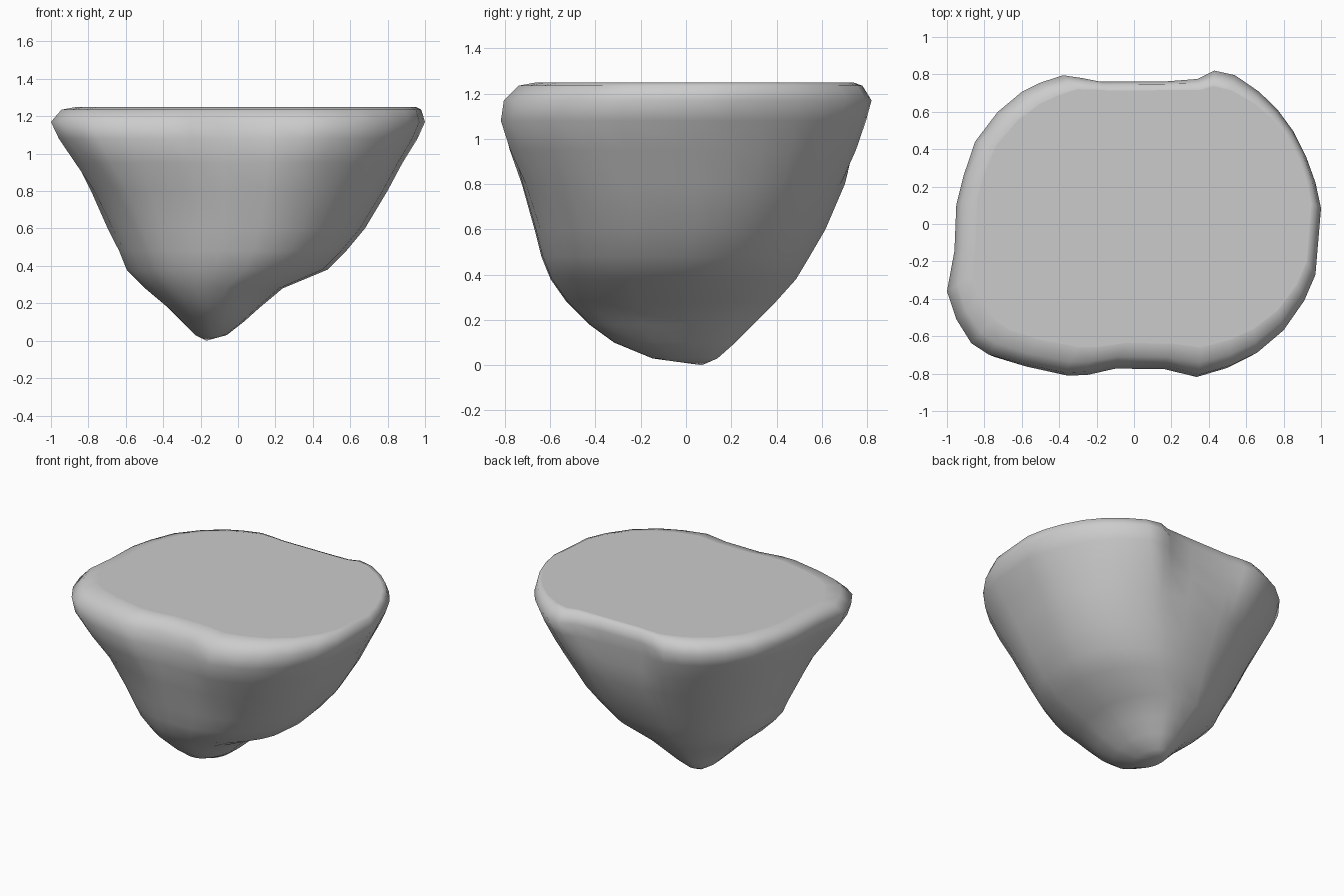
import bpy
import bmesh
import math
from mathutils import Vector

cube = bpy.data.objects.get("Cube")
if cube:
    bpy.data.objects.remove(cube, do_unlink=True)

stone = bpy.data.materials.new("stone grey")
stone.use_nodes = True
stone.diffuse_color = (0.6, 0.6, 0.6, 1)
stone.node_tree.nodes["Principled BSDF"].inputs["Base Color"].default_value = stone.diffuse_color

# Rim outline, counter-clockwise from the left side
RIM = [(1, .08), (.97, .22), (.92, .36), (.85, .5), (.77, .61), (.67, .71),
       (.54, .8), (.43, .825), (.34, .78), (.15, .765), (-.18, .765), (-.28, .785),
       (-.38, .8), (-.5, .76), (-.6, .71), (-.73, .6), (-.85, .44), (-.91, .26),
       (-.95, .1), (-.96, -.15), (-1, -.37), (-.95, -.52), (-.87, -.65),
       (-.78, -.71), (-.6, -.76), (-.37, -.81), (-.26, -.805), (-.1, -.765),
       (.17, -.77), (.35, -.82), (.52, -.77), (.66, -.7), (.8, -.58),
       (.91, -.42), (.97, -.28)]

# Height, then the x range and y range of the rock there
LEVELS = [(1.25, -.87, .95, -.67, .75), (1.235, -.95, .98, -.75, .79),
          (1.17, -1, 1, -.81, .82), (1.08, -.96, .96, -.825, .8),
          (.95, -.88, .88, -.79, .77), (.8, -.79, .8, -.73, .71),
          (.6, -.7, .68, -.67, .62), (.48, -.64, .58, -.64, .55),
          (.38, -.6, .48, -.6, .49), (.28, -.5, .24, -.53, .4),
          (.18, -.38, .12, -.43, .3), (.1, -.3, .03, -.32, .22),
          (.03, -.23, -.06, -.15, .14)]
TIP = (-.17, .07, 0)

# Corner fullness at the tip and at the rim, by (left side, back side)
FULLNESS = {(True, True): (2.2, 2.4), (False, True): (1.9, 2.1),
            (False, False): (1.7, 3.2), (True, False): (1.8, 2.5)}


def rounded_box(angle, height):
    c, s = math.cos(angle), math.sin(angle)
    low, high = FULLNESS[c > 0, s > 0]
    power = low + (high - low) * height
    size = (abs(c) ** power + abs(s) ** power) ** (-1 / power)
    return Vector((c * size, s * size))


def section(level):
    """Fit the rim shape into one level, losing its dents away from the rim."""
    z, x0, x1, y0, y1 = level
    fade = min(1, max((1.12 - z) / .35, (z - 1.19) * 6, 0))
    points = []
    for x, y in RIM:
        dented = Vector((x, y / .825))
        smooth = rounded_box(math.atan2(dented.y, dented.x), min(1, z))
        p = dented.lerp(smooth, fade)
        points.append((x0 + (x1 - x0) * (p.x + 1) / 2,
                       y0 + (y1 - y0) * (p.y + 1) / 2, z))
    return points


# Loft the rock from flat top to blunt tip
bm = bmesh.new()
rings = [[bm.verts.new(p) for p in section(level)] for level in LEVELS]
count = len(RIM)
for upper, lower in zip(rings, rings[1:]):
    for i in range(count):
        j = (i + 1) % count
        bm.faces.new((upper[i], lower[i], lower[j], upper[j]))

# Flat top, with an inner border that keeps its shading level
top = bm.faces.new(rings[0])
bmesh.ops.inset_region(bm, faces=[top], thickness=.03)

# Tip
tip = bm.verts.new(TIP)
for i in range(count):
    bm.faces.new((rings[-1][i], tip, rings[-1][(i + 1) % count]))
bmesh.ops.recalc_face_normals(bm, faces=bm.faces[:])

mesh = bpy.data.meshes.new("floating_rock")
bm.to_mesh(mesh)
bm.free()
mesh.materials.append(stone)
rock = bpy.data.objects.new("floating_rock", mesh)
bpy.context.collection.objects.link(rock)
bpy.context.view_layer.objects.active = rock
rock.select_set(True)
bpy.ops.object.shade_smooth_by_angle(angle=math.radians(65))
